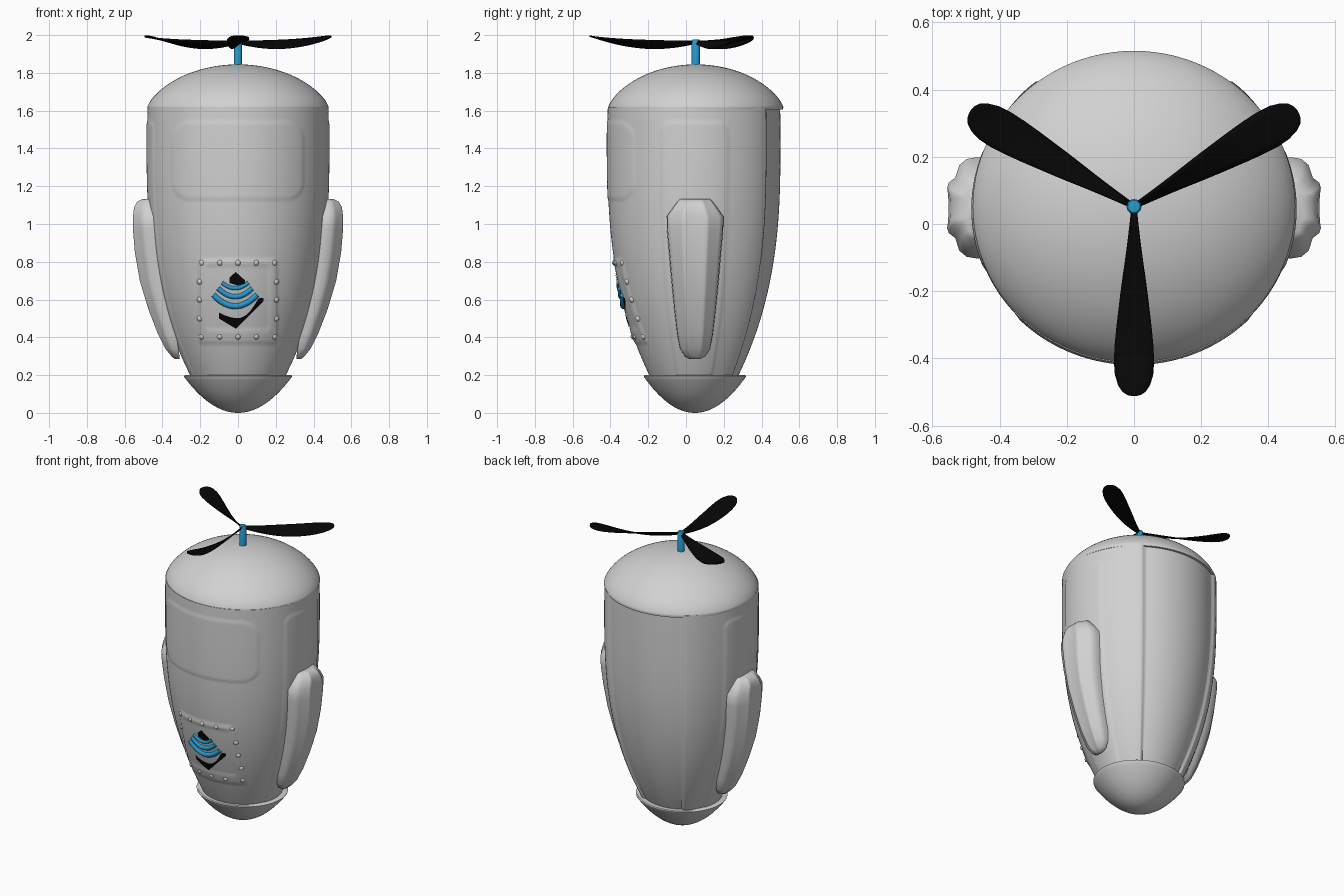
import bpy, bmesh
from math import sin, cos, pi, sqrt, hypot, asin, radians

cube = bpy.data.objects.get("Cube")
if cube:
    bpy.data.objects.remove(cube, do_unlink=True)

CY, FLAT = 0.045, 0.96          # body axis and its depth ratio


def material(name, colour):
    m = bpy.data.materials.new(name)
    m.use_nodes = True
    m.diffuse_color = (*colour, 1)
    m.node_tree.nodes["Principled BSDF"].inputs["Base Color"].default_value = (*colour, 1)
    return m


GREY = material("light grey", (0.64, 0.64, 0.64))
BLACK = material("black", (0.002, 0.002, 0.002))
BLUE = material("blue", (0.02, 0.32, 0.63))


def finish(name, bm, mat, angle=35):
    bmesh.ops.recalc_face_normals(bm, faces=bm.faces)
    me = bpy.data.meshes.new(name)
    bm.to_mesh(me)
    bm.free()
    me.materials.append(mat)
    ob = bpy.data.objects.new(name, me)
    bpy.context.collection.objects.link(ob)
    bpy.ops.object.select_all(action='DESELECT')
    ob.select_set(True)
    bpy.context.view_layer.objects.active = ob
    bpy.ops.object.shade_smooth_by_angle(angle=radians(angle))
    return ob


def loft(rings, closed=True, caps=False):
    """Skin a list of equally long point rings."""
    bm = bmesh.new()
    vs = [[bm.verts.new(p) for p in ring] for ring in rings]
    n = len(vs[0])
    for a, b in zip(vs, vs[1:]):
        for i in range(n if closed else n - 1):
            j = (i + 1) % n
            bm.faces.new((a[i], a[j], b[j], b[i]))
    if caps:
        bm.faces.new(vs[0])
        bm.faces.new(vs[-1])
    return bm


def lathe(name, profile, mat, cy, flat, n=96):
    rings = [[(r * cos(2 * pi * i / n), cy + flat * r * sin(2 * pi * i / n), z)
              for i in range(n)] for r, z in profile]
    bm = loft(rings)
    bmesh.ops.remove_doubles(bm, verts=bm.verts, dist=1e-5)
    return finish(name, bm, mat)


def radius(z):
    return 0.48 * (1 - (abs(1.42 - z) / 1.607) ** 2.66)


def box(u, v, cv, hu, hv, r):
    """Signed distance to a rounded rectangle."""
    a, b = abs(u) - hu + r, abs(v - cv) - hv + r
    return hypot(max(a, 0), max(b, 0)) + min(max(a, b), 0) - r


def step(d, width=0.018):
    t = min(max(0.5 - d / width, 0), 1)
    return t * t * (3 - 2 * t)


def relief(x, s, z, r):
    """Height of the pressed panels on the shell; s is the sine round the axis."""
    h = 0
    if s < 0:
        h += 0.004 * step(box(x, z, 1.335, 0.345, 0.205, 0.09))       # visor
        h += 0.006 * step(box(x, z, 0.59, 0.205, 0.22, 0.02))         # hatch
        h -= 0.004 * step(box(x, z, 0.61, 0.165, 0.17, 0.02))
    around = asin(max(min(s, 1), -1))
    h += 0.004 * step(box(around * r, z, 0.85, 0.39 * r, 0.69, 0.05))  # side panels
    back = step((radians(55) - around) * r, 0.012)                     # back panel
    swell = step(radians(40) - around, radians(30))
    return h + 0.011 * swell * (1 - back) - 0.006 * back


# Body shell with pressed panels
SEG, ROWS = 256, 124
rings = []
for k in range(ROWS + 1):
    z = 0.185 + 1.435 * k / ROWS
    r, ring = radius(z), []
    for i in range(SEG):
        t = 2 * pi * i / SEG
        c, s = cos(t), sin(t)
        q = r + relief(r * c, s, z, r)
        ring.append((q * c, CY + FLAT * q * s, z))
    rings.append(ring)
finish("body_shell", loft(rings, caps=True), GREY, 50)

# Domed lid: halfway between an ellipse and a shallow spherical cap
CAP = 0.605
dome = []
for i in range(33):
    r = 0.48 * cos(pi / 2 * i / 32)
    ellipse = 0.23 * sqrt(max(0, 1 - (r / 0.48) ** 2))
    cap = sqrt(CAP ** 2 - r * r) - CAP + 0.23
    dome.append((r, 1.615 + 0.5 * ellipse + 0.5 * max(cap, 0)))
lathe("lid", [(0, 1.605), (0.478, 1.605)] + dome, GREY, 0.052, 0.965)

# Rounded nose with a thin flared rim
nose = [(0.285 * i / 20, 0.19 * (i / 20) ** 2) for i in range(21)]
lathe("nose", nose + [(0.287, 0.196), (0.28, 0.2), (0.23, 0.196), (0, 0.196)],
      GREY, 0.047, 0.945)

# Side fins: rib-edged section lofted along z
SECTION = [(-1, 0), (-1, 0.3), (-0.97, 0.52), (-0.85, 0.7), (-0.6, 0.8), (-0.5, 0.96),
           (-0.4, 1), (-0.28, 0.98), (-0.15, 0.97)]
SECTION += [(0, 0.97)] + [(-u, v) for u, v in reversed(SECTION)]
STATIONS = [(0.285, 0.025, 0.31, 0.335), (0.30, 0.055, 0.31, 0.352),
            (0.34, 0.08, 0.315, 0.385), (0.42, 0.095, 0.33, 0.425),
            (0.55, 0.11, 0.36, 0.475), (0.7, 0.125, 0.39, 0.52),
            (0.85, 0.138, 0.41, 0.546), (0.97, 0.149, 0.425, 0.556),
            (1.04, 0.15, 0.435, 0.556), (1.09, 0.115, 0.44, 0.55),
            (1.12, 0.092, 0.445, 0.532), (1.132, 0.08, 0.45, 0.505)]
rings = [[(xi + (xo - xi) * v, 0.048 + w * u, z) for u, v in SECTION]
         for z, w, xi, xo in STATIONS]
fins = finish("side_fins", loft(rings, caps=True), GREY, 45)
fins.modifiers.new("Mirror", 'MIRROR')


def on_front(x, z, lift):
    """Point on the front of the shell, raised by lift."""
    r = radius(z) + lift
    return (x, CY - FLAT * sqrt(r * r - x * x), z)


# Hatch rivets
bm = bmesh.new()
spots = [(x, z) for x in (-0.19, -0.095, 0, 0.095, 0.19) for z in (0.405, 0.795)]
spots += [(x, z) for x in (-0.2, 0.2) for z in (0.5, 0.6, 0.695)]
for x, z in spots:
    new = bmesh.ops.create_uvsphere(bm, u_segments=12, v_segments=8, radius=0.017)
    bmesh.ops.translate(bm, verts=new["verts"], vec=on_front(x, z, -0.004))
finish("hatch_rivets", bm, GREY)


# Curved blue grille bars
def grille_bar(name, half, zc, sag, thick):
    cu = bpy.data.curves.new(name, 'CURVE')
    cu.dimensions = '3D'
    cu.bevel_depth, cu.bevel_resolution, cu.use_fill_caps = thick, 3, True
    sp = cu.splines.new('POLY')
    sp.points.add(16)
    for i, p in enumerate(sp.points):
        u = i / 8 - 1
        p.co = (*on_front(-0.015 + half * u, zc + sag * u * u, 0.002), 1)
    cu.materials.append(BLUE)
    bpy.context.collection.objects.link(bpy.data.objects.new(name, cu))


grille_bar("grille_bar_low", 0.115, 0.565, 0.06, 0.016)
grille_bar("grille_bar_middle", 0.09, 0.615, 0.045, 0.014)
grille_bar("grille_bar_high", 0.07, 0.66, 0.03, 0.011)


# Dark trim plates above and below the grille
def trim(name, left, right, top, bottom):
    xs = [left + (right - left) * i / 24 for i in range(25)]
    rows = [[on_front(x, bottom(x) + (top(x) - bottom(x)) * k / 4, 0.006)
             for x in xs] for k in range(5)]
    finish(name, loft(rows, closed=False), BLACK)


trim("trim_high", -0.045, 0.037, lambda x: 0.746 - 0.9 * abs(x + 0.012),
     lambda x: 0.674 + 0.3 * abs(x))
trim("trim_low", -0.1, 0.135, lambda x: 0.502 + min((9 if x > 0 else 3) * x * x, 0.106),
     lambda x: 0.445 + (1 if x > -0.01 else 0.6) * abs(x + 0.01))

# Propeller shaft
lathe("propeller_shaft", [(0, 1.82), (0.022, 1.82), (0.022, 1.968), (0.018, 1.976), (0, 1.978)],
      BLUE, 0.052, 1, 24)

# Three twisted propeller blades: reach and half-width of each cross-section
REACH = [0.012, 0.06, 0.11, 0.16, 0.21, 0.26, 0.31, 0.36, 0.41, 0.46, 0.5, 0.53, 0.55, 0.56, 0.563]
HALF = [0.010, 0.017, 0.024, 0.031, 0.038, 0.044, 0.049, 0.054, 0.058, 0.060, 0.057, 0.048, 0.035,
        0.02, 0.006]
for number, angle in enumerate((-90, 30, 150), 1):
    d = (cos(radians(angle)), sin(radians(angle)))
    rings = []
    for reach, w in zip(REACH, HALF):
        f = reach / 0.563
        pitch = radians(55 * (1 - f) ** 1.1)
        z = 1.963 - 0.075 * f * (1 - f) + 0.032 * f * f
        ring = []
        for j in range(7):
            u = w * (j / 3 - 1)
            side = u * cos(pitch)
            ring.append((d[0] * reach - d[1] * side,
                         0.052 + d[1] * reach + d[0] * side, z + u * sin(pitch)))
        rings.append(ring)
    blade = finish(f"propeller_blade_{number}", loft(rings, closed=False), BLACK)
    solid = blade.modifiers.new("Thickness", 'SOLIDIFY')
    solid.thickness, solid.offset = 0.008, 0
